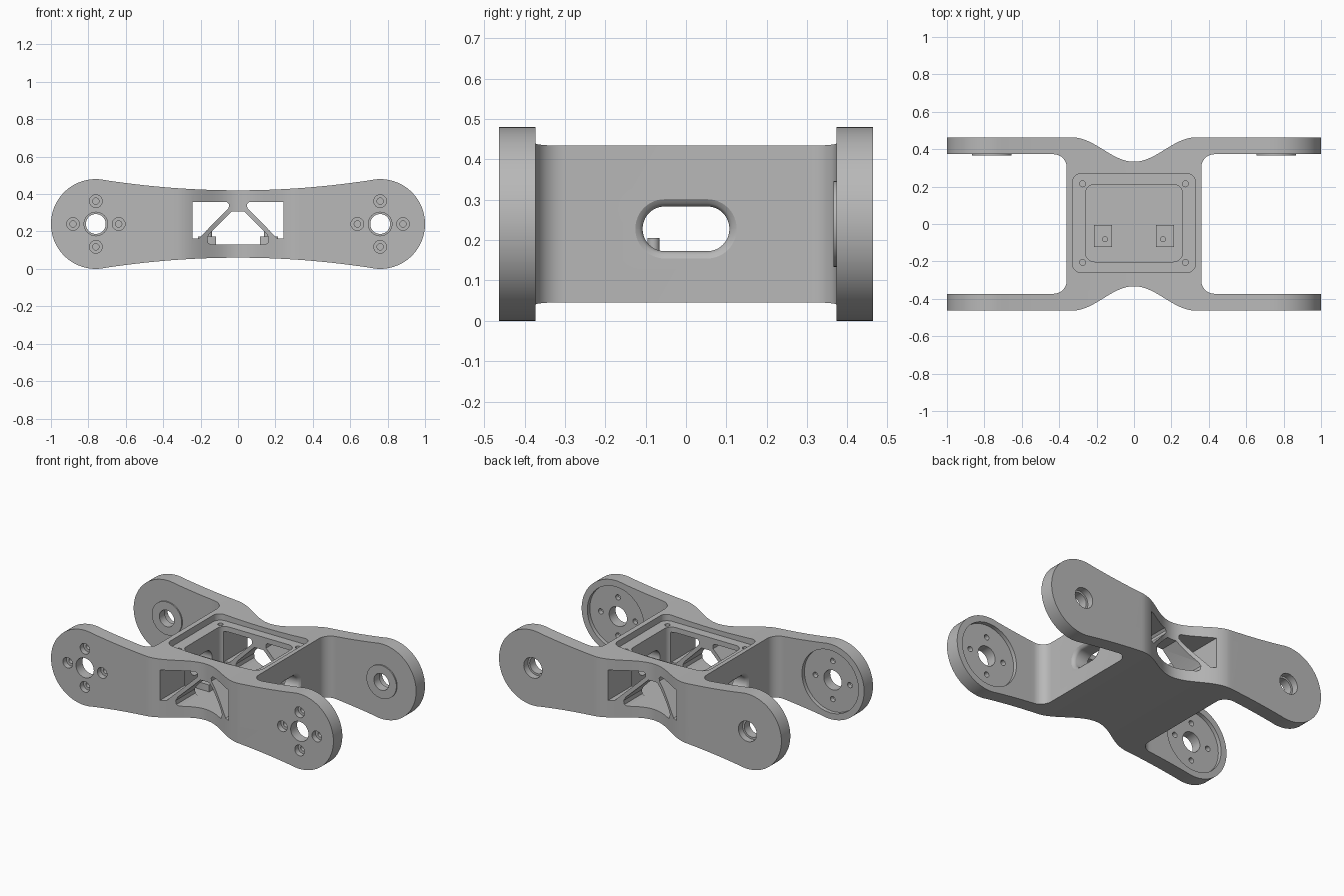
import bpy, bmesh
from math import pi, cos, sin

if "Cube" in bpy.data.objects:
    bpy.data.objects.remove(bpy.data.objects["Cube"], do_unlink=True)

grey = bpy.data.materials.new("light grey")
grey.use_nodes = True
colour = (0.48, 0.48, 0.48, 1)
grey.diffuse_color = colour
grey.node_tree.nodes["Principled BSDF"].inputs["Base Color"].default_value = colour


def loft(name, axis, rings):
    """Solid through (height, outline) rings stacked along an axis."""
    place = {"x": lambda a, b, h: (h, a, b),
             "y": lambda a, b, h: (a, h, b),
             "z": lambda a, b, h: (a, b, h)}[axis]
    bm = bmesh.new()
    loops = [[bm.verts.new(place(a, b, h)) for a, b in pts] for h, pts in rings]
    for low, high in zip(loops, loops[1:]):
        n = len(low)
        for i in range(n):
            j = (i + 1) % n
            bm.faces.new((low[i], low[j], high[j], high[i]))
    bm.faces.new(loops[0])
    bm.faces.new(loops[-1])
    bmesh.ops.recalc_face_normals(bm, faces=bm.faces)
    mesh = bpy.data.meshes.new(name)
    bm.to_mesh(mesh)
    bm.free()
    mesh.materials.append(grey)
    obj = bpy.data.objects.new(name, mesh)
    bpy.context.collection.objects.link(obj)
    return obj


def prism(name, axis, pts, low, high):
    return loft(name, axis, [(low, pts), (high, pts)])


def arc(cx, cy, r, start, end, n):
    return [(cx + r * cos(start + (end - start) * i / n),
             cy + r * sin(start + (end - start) * i / n)) for i in range(n + 1)]


def circle(cx, cy, r, n=40):
    return arc(cx, cy, r, 0, 2 * pi, n)[:-1]


def rounded(cx, cy, w, h, r, n=8):
    """Rounded rectangle from half sizes."""
    pts = []
    for k, (sx, sy) in enumerate([(1, 1), (-1, 1), (-1, -1), (1, -1)]):
        pts += arc(cx + sx * (w - r), cy + sy * (h - r), r, k * pi / 2, (k + 1) * pi / 2, n)
    return pts


def combine(target, tool, operation="DIFFERENCE"):
    mod = target.modifiers.new("combine", "BOOLEAN")
    mod.operation, mod.solver, mod.object = operation, "EXACT", tool
    bpy.context.view_layer.objects.active = target
    bpy.ops.object.modifier_apply(modifier=mod.name)
    bpy.data.objects.remove(tool, do_unlink=True)


# H-shaped plan: waisted outer edge, arms, filleted crotch
WAIST, OUT, IN = 0.33, 0.463, 0.373
quarter = [(WAIST * i / 24, 0.398 - 0.065 * cos(pi * i / 24)) for i in range(25)]
quarter += [(1.05, OUT), (1.05, IN)] + arc(0.43, IN - 0.07, 0.07, pi / 2, pi, 10)
right = quarter + [(x, -y) for x, y in reversed(quarter)]
left = [(-x, y) for x, y in reversed(right)]
plan = right + left[1:-1]
frame = prism("linkage_frame", "z", plan, -0.1, 0.6)

# Side profile: round ends joined by shallow concave edges
MID, END = 0.24, 0.76
top = [(x / 20, MID + 0.18 + 0.108 * (x / 20) ** 2) for x in range(-14, 15)]
side = top + arc(END, MID, MID, 0.54 * pi, -0.54 * pi, 48)
side += [(x, 2 * MID - z) for x, z in reversed(top)]
side += arc(-END, MID, MID, 1.54 * pi, 0.46 * pi, 48)
combine(frame, prism("side_profile", "y", side, -0.7, 0.7), "INTERSECT")

# Raised hubs on the inside of the rear arms
for sx in (-1, 1):
    hub = prism("hub", "y", circle(sx * END, MID, 0.106, 48), 0.365, 0.41)
    combine(frame, hub, "UNION")

# Top recess and deep central pocket
combine(frame, prism("lid_recess", "z", rounded(0, 0.005, 0.33, 0.265, 0.05), 0.39, 0.7))
combine(frame, prism("pocket", "z", rounded(0, 0.005, 0.26, 0.207, 0.05), 0.128, 0.7))

# Truss windows through the front and rear walls
brace = [(0.242, 0.357), (0.06, 0.357), (0.048, 0.345), (0.05, 0.325), (0.21, 0.163), (0.242, 0.163)]
for sx in (-1, 1):
    combine(frame, prism("brace_window", "y", [(sx * x, z) for x, z in brace], -0.6, 0.6))
half = [(0.032, 0.308), (0.153, 0.187), (0.164, 0.165), (0.16, 0.14), (0.145, 0.13)]
centre = half + [(-x, z) for x, z in reversed(half)]
combine(frame, prism("centre_window", "y", centre, -0.6, 0.6))

# Slots in the side walls, with rounded outer lips
for sx in (-1, 1):
    rings = []
    for depth, grow in [(0.2, 0), (0.34, 0), (0.348, 0.003), (0.354, 0.008), (0.36, 0.018), (0.4, 0.018)]:
        r = 0.0555 + grow
        rings.append((sx * depth, rounded(0, 0.228, 0.1075 + grow, r, r - 0.0005, 12)))
    combine(frame, loft("side_slot", "x", rings))

# Lid screw holes in the ledge
for x in (-0.275, 0.275):
    for y in (-0.205, 0.215):
        combine(frame, prism("lid_screw_hole", "z", circle(x, y, 0.016, 20), 0.3, 0.6))

# Bearing and screw holes in the arms
for sx in (-1, 1):
    cx = sx * END

    def bore(x, z, r, low, high, n=40):
        combine(frame, prism("bore", "y", circle(x, z, r, n), low, high))

    bore(cx, MID, 0.2, -IN - 0.025, -0.3, 64)
    bore(cx, MID, 0.063, -0.6, -0.3)
    bore(cx, MID, 0.053, 0.3, 0.6)
    bore(cx, MID, 0.065, 0.42, 0.6)
    for k in range(4):
        x, z = cx + 0.122 * cos(k * pi / 2), MID + 0.122 * sin(k * pi / 2)
        bore(x, z, 0.034, -0.6, -0.428, 24)
        bore(x, z, 0.017, -0.6, -0.3, 20)

# Mounting blocks with pins on the pocket floor
parts = [frame]
for sx, word in ((-1, "right"), (1, "left")):
    parts.append(prism(word + "_mount_block", "z",
                       rounded(sx * 0.166, -0.064, 0.048, 0.059, 0.003, 2), 0.12, 0.172))
    parts.append(prism(word + "_mount_pin", "z", circle(sx * 0.155, -0.081, 0.015, 20), 0.16, 0.205))

# Smooth curved walls, keep edges crisp
bpy.ops.object.select_all(action="DESELECT")
for part in parts:
    part.select_set(True)
bpy.context.view_layer.objects.active = frame
bpy.ops.object.shade_smooth_by_angle(angle=0.5)
